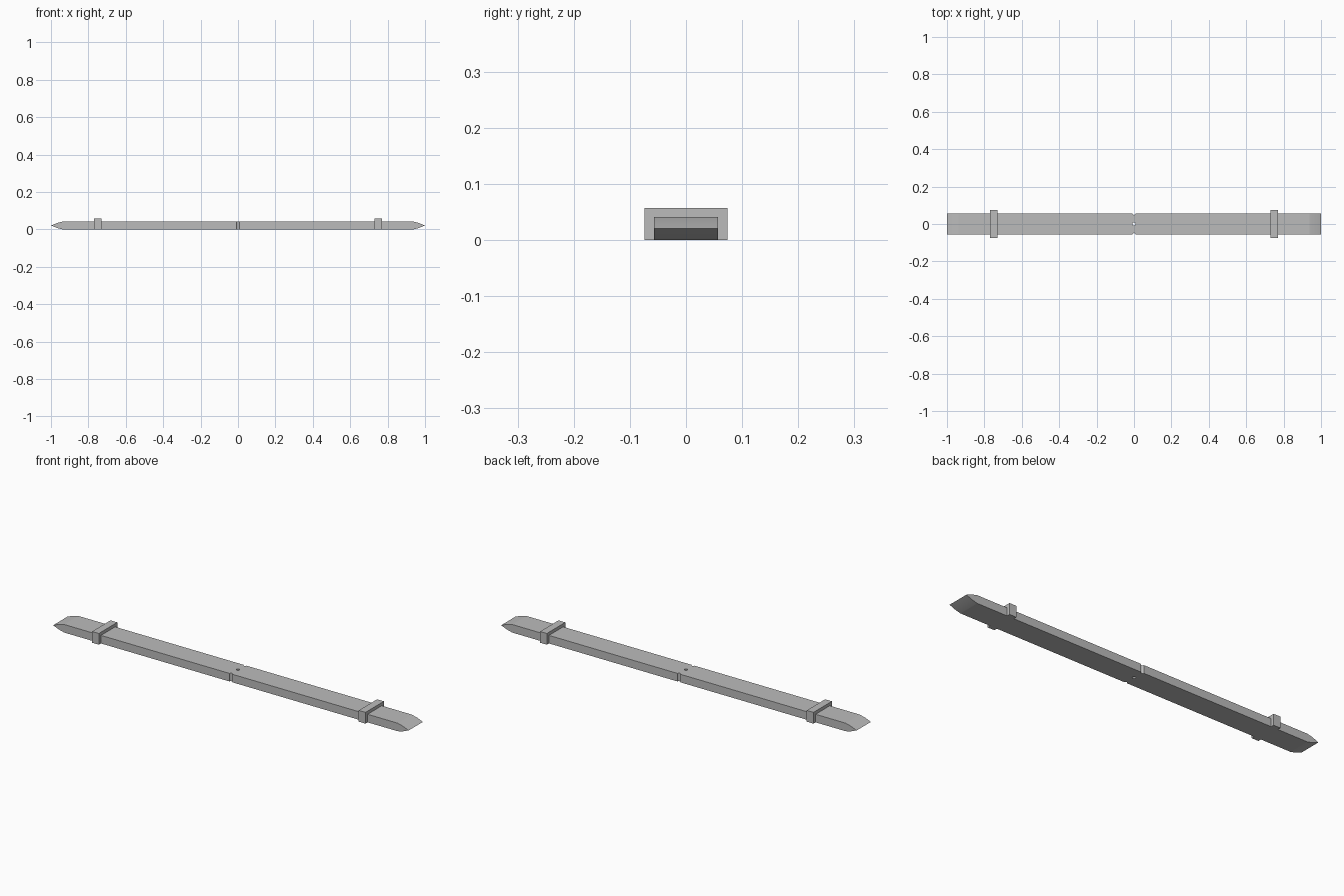
import bpy
import bmesh
import math

HALF_W, HEIGHT, HOLE_R = 0.057, 0.041, 0.008

cube = bpy.data.objects.get("Cube")
if cube:
    bpy.data.objects.remove(cube, do_unlink=True)

# Single flat colour
grey = bpy.data.materials.new("plain_grey")
grey.use_nodes = True
colour = (0.5, 0.5, 0.5, 1)
grey.diffuse_color = colour
grey.node_tree.nodes["Principled BSDF"].inputs["Base Color"].default_value = colour


def add_object(name, bm):
    bmesh.ops.recalc_face_normals(bm, faces=bm.faces)
    mesh = bpy.data.meshes.new(name)
    bm.to_mesh(mesh)
    bm.free()
    mesh.materials.append(grey)
    obj = bpy.data.objects.new(name, mesh)
    bpy.context.collection.objects.link(obj)
    return obj


def extrude_profile(name, points, axis, depth):
    """Extrude a closed outline of 3D points along one axis."""
    bm = bmesh.new()
    face = bm.faces.new([bm.verts.new(p) for p in points])
    result = bmesh.ops.extrude_face_region(bm, geom=[face])
    moved = [v for v in result["geom"] if isinstance(v, bmesh.types.BMVert)]
    for v in moved:
        v.co[axis] += depth
    return add_object(name, bm)


# Beam with slightly rounded wedge ends
mid = HEIGHT / 2
quarter = [(0.938, mid), (0.967, mid - 0.0072)]
right_end = [(x, mid - h) for x, h in quarter] + [(1.0, mid)]
right_end += [(x, mid + h) for x, h in reversed(quarter)]
outline = right_end + [(-x, z) for x, z in reversed(right_end)]
beam = extrude_profile("beam", [(x, -HALF_W, z) for x, z in outline], 1, 2 * HALF_W)

# Centre hole and a round notch in each long side
for y in (-HALF_W, 0, HALF_W):
    bm = bmesh.new()
    bmesh.ops.create_cone(bm, cap_ends=True, segments=16, radius1=HOLE_R,
                          radius2=HOLE_R, depth=0.2)
    bmesh.ops.translate(bm, verts=bm.verts, vec=(0, y, mid))
    cutter = add_object("hole_cutter", bm)
    cutter.hide_render = True
    mod = beam.modifiers.new("hole", "BOOLEAN")
    mod.operation = "DIFFERENCE"
    mod.solver = "EXACT"
    mod.object = cutter
    bpy.context.view_layer.objects.active = beam
    bpy.ops.object.modifier_apply(modifier=mod.name)
    bpy.data.objects.remove(cutter, do_unlink=True)

bpy.ops.object.select_all(action="DESELECT")
beam.select_set(True)
bpy.ops.object.shade_smooth_by_angle(angle=math.radians(12))

# Staple-shaped bands straddling the beam
OUT_W, OUT_H, BAND = 0.074, 0.057, 0.038
staple = [(-OUT_W, 0), (-OUT_W, OUT_H), (OUT_W, OUT_H), (OUT_W, 0),
          (HALF_W, 0), (HALF_W, HEIGHT), (-HALF_W, HEIGHT), (-HALF_W, 0)]
for side, x in (("left", 0.75), ("right", -0.75)):
    extrude_profile(side + "_band", [(x - BAND / 2, y, z) for y, z in staple], 0, BAND)
